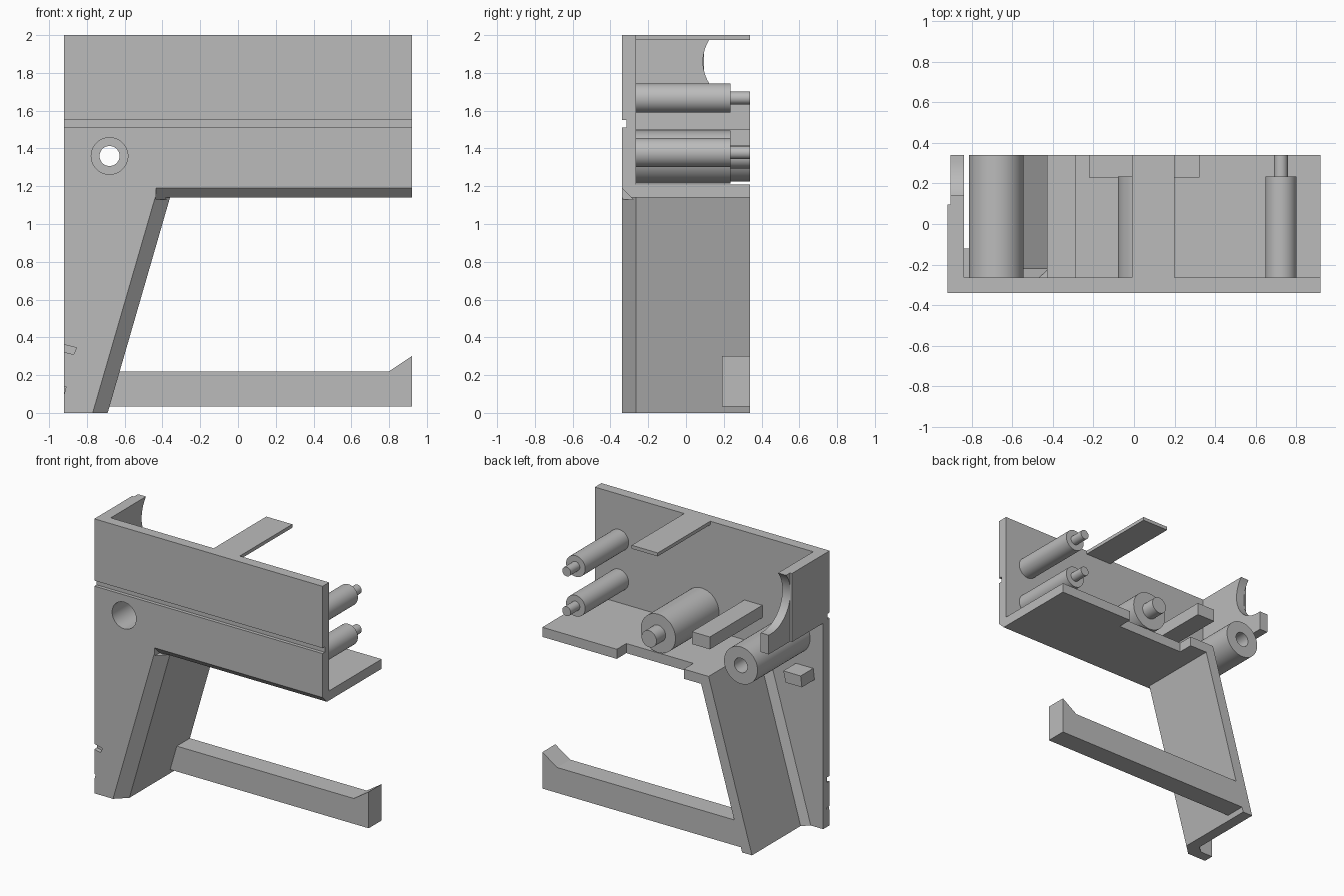
import bpy, bmesh, math
from mathutils import Vector

cube = bpy.data.objects.get("Cube")
if cube:
    bpy.data.objects.remove(cube, do_unlink=True)

grey = bpy.data.materials.new("plain grey")
grey.use_nodes = True
colour = (0.5, 0.5, 0.5, 1)
grey.diffuse_color = colour
grey.node_tree.nodes["Principled BSDF"].inputs["Base Color"].default_value = colour

FRONT, INNER, BACK = -0.34, -0.265, 0.34


def loft(name, start, end):
    """Solid between two matching loops of points."""
    bm = bmesh.new()
    a = [bm.verts.new(p) for p in start]
    b = [bm.verts.new(p) for p in end]
    bm.faces.new(a)
    bm.faces.new(b[::-1])
    for i in range(len(a)):
        j = (i + 1) % len(a)
        bm.faces.new((a[j], a[i], b[i], b[j]))
    bmesh.ops.recalc_face_normals(bm, faces=bm.faces)
    mesh = bpy.data.meshes.new(name)
    bm.to_mesh(mesh)
    bm.free()
    mesh.materials.append(grey)
    ob = bpy.data.objects.new(name, mesh)
    bpy.context.collection.objects.link(ob)
    return ob


def prism(name, outline, y0, y1):
    """Extrude an xz outline along y."""
    return loft(name, [(x, y0, z) for x, z in outline], [(x, y1, z) for x, z in outline])


def slab(name, x0, x1, y0, y1, z0, z1):
    return prism(name, [(x0, z0), (x1, z0), (x1, z1), (x0, z1)], y0, y1)


def rod(name, x, z, r, y0, y1, sides=48):
    turn = [2 * math.pi * i / sides for i in range(sides)]
    return prism(name, [(x + r * math.cos(t), z + r * math.sin(t)) for t in turn], y0, y1)


def smooth(ob):
    bpy.ops.object.select_all(action='DESELECT')
    ob.select_set(True)
    bpy.context.view_layer.objects.active = ob
    bpy.ops.object.shade_smooth_by_angle(angle=math.radians(30))


def cut(ob, *cutters):
    """Subtract each cutter, then discard it."""
    bpy.context.view_layer.objects.active = ob
    for c in cutters:
        c.hide_render = True
        m = ob.modifiers.new("cut", 'BOOLEAN')
        m.operation, m.solver, m.object = 'DIFFERENCE', 'EXACT', c
        bpy.ops.object.modifier_apply(modifier=m.name)
        bpy.data.objects.remove(c, do_unlink=True)


# Front plate with its bevelled lower edges, groove, hole and edge notches
HX, HZ = -0.68, 1.36
plate = prism("front_plate", [(-0.92, 0), (-0.69, 0), (-0.36, 1.14), (0.92, 1.14),
                              (0.92, 2), (-0.92, 2)], FRONT, INNER)


def leg_wedge(z):
    x = -0.77 + 0.29 * z
    return [(x - 0.01, FRONT - 0.01, z), (x + 0.08, INNER, z),
            (x + 0.2, INNER, z), (x + 0.2, FRONT - 0.01, z)]


def top_wedge(x):
    return [(x, FRONT - 0.01, 1.2), (x, -0.28, 1.13), (x, FRONT - 0.01, 1.13)]


cut(plate,
    loft("leg_bevel_cutter", leg_wedge(-0.02), leg_wedge(1.14)),
    loft("top_bevel_cutter", top_wedge(-0.435), top_wedge(1)),
    slab("groove_cutter", -1, 1, -0.4, -0.315, 1.51, 1.55),
    prism("upper_notch_cutter", [(-1, 0.34), (-0.87, 0.31), (-0.855, 0.345), (-1, 0.38)], -0.4, -0.31),
    prism("lower_notch_cutter", [(-1, 0.1), (-0.92, 0.1), (-0.91, 0.14), (-1, 0.15)], -0.4, -0.31),
    rod("hole_cutter", HX, HZ, 0.097, -0.4, 0))

# Shelf with a notch in its back edge
shelf = slab("shelf", -0.40, 0.92, INNER, BACK, 1.14, 1.21)
cut(shelf, slab("shelf_notch_cutter", -0.22, 0.32, 0.23, 0.4, 1, 1.3))

# Sloping grip wall and the small fillet along its inside corner
prism("grip_wall", [(-0.77, 0), (-0.69, 0), (-0.36, 1.14), (-0.36, 1.21), (-0.42, 1.21)], INNER, BACK)


def fillet(z):
    x = -0.77 + 0.29 * z
    return [(x, INNER, z), (x, -0.22, z), (x - 0.05, INNER, z)]


loft("grip_fillet", fillet(0), fillet(1.21))

# Lower guard bar with a raised tip
prism("guard_bar", [(-0.71, 0.035), (0.92, 0.035), (0.92, 0.3), (0.8, 0.22), (-0.66, 0.22)], 0.19, BACK)

# Top tab and side support bar
slab("top_tab", -0.01, 0.2, INNER, BACK, 1.975, 2)
slab("support_bar", -0.43, -0.285, INNER, BACK, 1.41, 1.5)

# Rear wall with a round cut-out, and the thin skin outside it
wall = slab("rear_wall", -0.905, -0.84, INNER, BACK, 1.5, 2)
skin = slab("rear_skin", -0.92, -0.905, INNER, 0.095, 1.5, 2)
arc = [2 * math.pi * i / 64 for i in range(64)]
ring = [(0.31 + 0.22 * math.cos(t), 1.86 + 0.22 * math.sin(t)) for t in arc]
cut(wall, loft("round_cutter", [(-1, y, z) for y, z in ring], [(-0.8, y, z) for y, z in ring]),
    slab("mouth_cutter", -1, -0.8, 0.31, 0.5, 1.64, 2.1))
smooth(wall)

# Small catch block below the sleeve
prism("catch_block", [(-0.85, 1.07), (-0.72, 1.07), (-0.70, 1.15), (-0.84, 1.15)], INNER, -0.12)

# Hollow sleeve behind the hole
sleeve = rod("screw_sleeve", HX, HZ, 0.135, INNER, BACK)
cut(sleeve, rod("counterbore_cutter", HX, HZ, 0.097, -0.4, 0),
    rod("bore_cutter", HX, HZ, 0.053, -0.1, 0.5))
smooth(sleeve)
smooth(plate)

# Stepped posts
for label, x, z, r, tip in (("upper_post", 0.725, 1.667, 0.077, 0.034),
                            ("lower_post", 0.725, 1.378, 0.077, 0.034),
                            ("large_post", 0.06, 1.355, 0.14, 0.06)):
    smooth(rod(label, x, z, r, INNER, 0.235))
    smooth(rod(label + "_tip", x, z, tip, 0.23, BACK))
